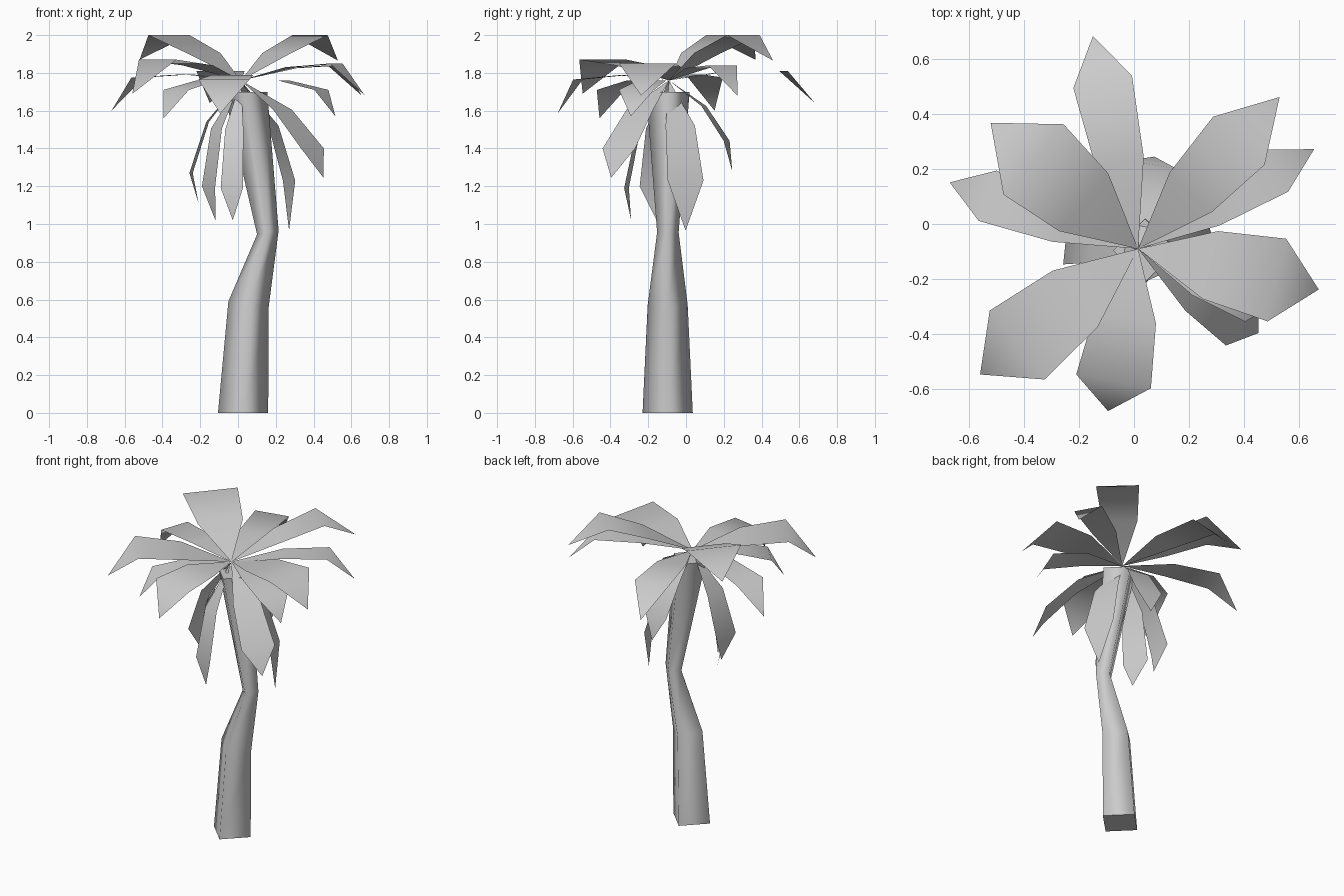
import bpy, bmesh
from math import cos, sin, radians
from mathutils import Vector

cube = bpy.data.objects.get("Cube")
if cube:
    bpy.data.objects.remove(cube, do_unlink=True)

grey = bpy.data.materials.new("plain grey")
grey.use_nodes = True
grey.diffuse_color = (0.6, 0.6, 0.6, 1)
grey.node_tree.nodes["Principled BSDF"].inputs["Base Color"].default_value = (0.6, 0.6, 0.6, 1)


def add_object(name, bm):
    mesh = bpy.data.meshes.new(name)
    bm.to_mesh(mesh)
    bm.free()
    mesh.materials.append(grey)
    obj = bpy.data.objects.new(name, mesh)
    bpy.context.collection.objects.link(obj)
    return obj


# Trunk: four-sided rings (x, y, z, radius, drop of the +x corner)
RINGS = [
    (0.027, -0.097, 0.00, 0.133, 0.00),
    (0.055, -0.097, 0.57, 0.106, 0.02),
    (0.158, -0.096, 0.955, 0.057, -0.01),
    (0.040, -0.096, 1.70, 0.115, 0.00),
]
bm = bmesh.new()
rings = []
for x, y, z, r, drop in RINGS:
    rings.append([bm.verts.new((x + r * cos(radians(a)), y + r * sin(radians(a)),
                                z - drop * cos(radians(a)))) for a in (0, 90, 180, 270)])
for low, high in zip(rings, rings[1:]):
    for i in range(4):
        j = (i + 1) % 4
        bm.faces.new((low[i], low[j], high[j], high[i])).smooth = True
# Flat end caps with crisp rims
for cap in (bm.faces.new(rings[0][::-1]), bm.faces.new(rings[-1])):
    for edge in cap.edges:
        edge.smooth = False
add_object("trunk", bm)

# Fronds: heading, half width, shoulder reach and height, tip reach and height
HUB = Vector((0.015, -0.09, 1.76))
FRONDS = {
    "raised_frond": [
        (47, 0.128, 0.537, 0.24, 0.754, 0.105),
        (139.5, 0.168, 0.50, 0.24, 0.705, 0.11),
    ],
    "spread_frond": [
        (102, 0.109, 0.62, 0.05, 0.79, -0.12),
        (29.5, 0.088, 0.577, 0.08, 0.735, -0.08),
        (-12.7, 0.154, 0.517, 0.09, 0.673, -0.08),
        (218.5, 0.160, 0.562, 0.11, 0.734, -0.07),
        (259.5, 0.138, 0.49, 0.005, 0.60, -0.175),
        (160.6, 0.097, 0.58, 0.015, 0.726, -0.16),
    ],
    "lower_frond": [
        (-22, 0.10, 0.46, -0.05, 0.54, -0.19),
        (222, 0.10, 0.46, -0.05, 0.55, -0.20),
        (-35, 0.105, 0.463, -0.36, 0.534, -0.515),
        (80, 0.09, 0.31, -0.32, 0.34, -0.48),
    ],
    "hanging_frond": [
        (174, 0.085, 0.265, -0.49, 0.225, -0.65),
        (206, 0.08, 0.19, -0.56, 0.15, -0.74),
        (258, 0.06, 0.23, -0.57, 0.205, -0.74),
        (19, 0.10, 0.27, -0.53, 0.27, -0.795),
    ],
}


def frond(name, heading, half, reach, rise, tip_reach, tip_rise):
    a = radians(heading)
    out, side = Vector((cos(a), sin(a), 0)), Vector((-sin(a), cos(a), 0))

    bm = bmesh.new()

    def point(r, w, h):
        return bm.verts.new(HUB + out * r + side * w + Vector((0, 0, h)))

    # The blade widens to its middle, then its shoulder, then closes to a point
    mid_r = 0.52 * reach + 0.08 * max(0, -rise)
    mid_h = 0.5 * rise + 0.025
    root = point(0, 0, 0)
    ml, mr = point(mid_r, 0.82 * half, mid_h), point(mid_r, -0.82 * half, mid_h)
    sl, sr = point(reach, half, rise), point(reach, -half, rise)
    tip = point(tip_reach, 0, tip_rise)
    for loop in ((root, mr, ml), (ml, mr, sr, sl), (sl, sr, tip)):
        bm.faces.new(loop).smooth = True
    add_object(name, bm)


for name, group in FRONDS.items():
    for i, values in enumerate(group, 1):
        frond(f"{name}_{i}", *values)
